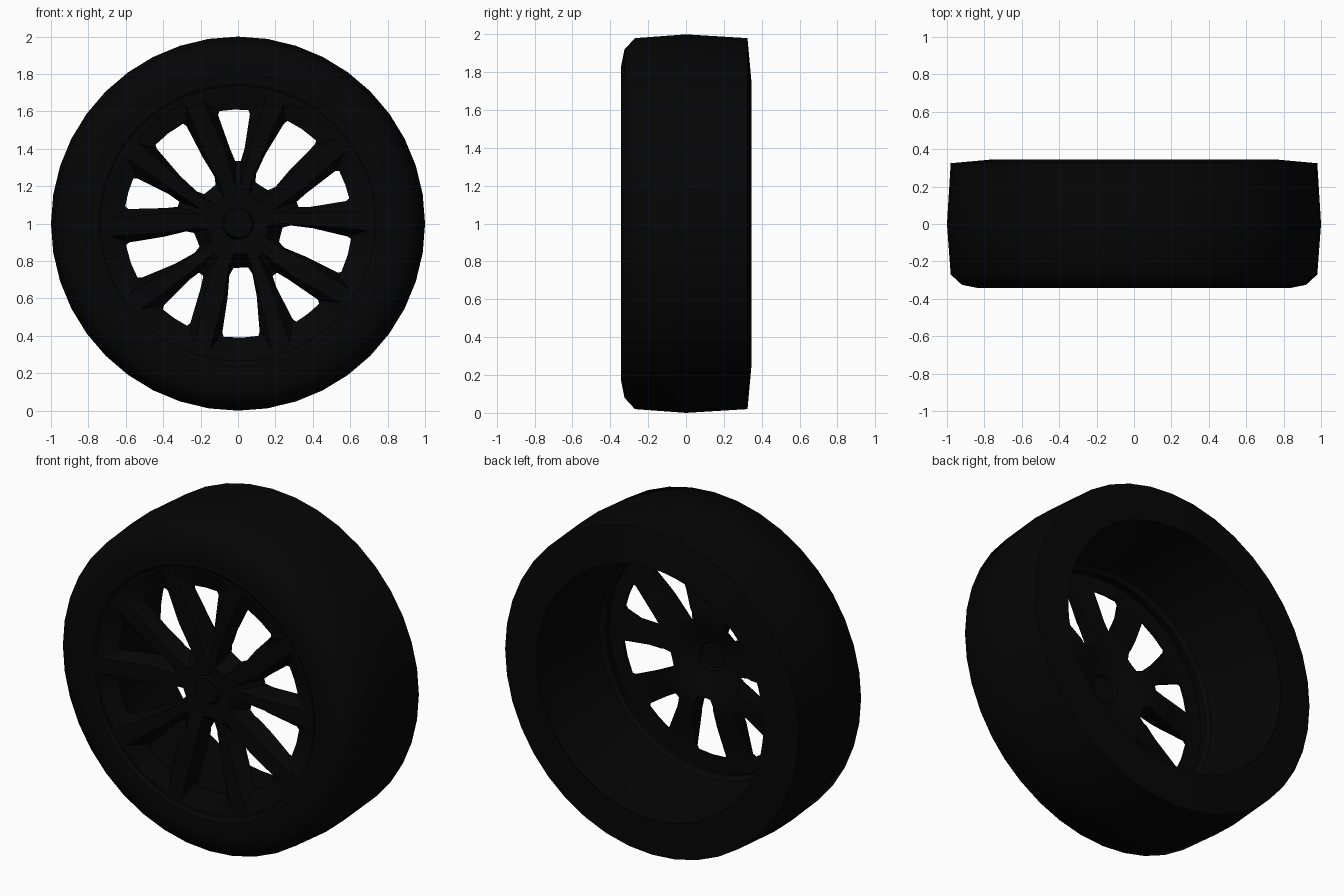
import bpy, bmesh
from math import sin, cos, radians, tau

cube = bpy.data.objects.get("Cube")
if cube:
    bpy.data.objects.remove(cube, do_unlink=True)

black = bpy.data.materials.new("soft black")
black.use_nodes = True
colour = (0.0016, 0.0016, 0.0016, 1)
black.diffuse_color = colour
bsdf = next(n for n in black.node_tree.nodes if n.type == 'BSDF_PRINCIPLED')
bsdf.inputs["Base Color"].default_value = colour


def polar(angle, r, y):
    return (r * cos(angle), y, 1 + r * sin(angle))


def finish(name, bm):
    bmesh.ops.remove_doubles(bm, verts=bm.verts, dist=0.00001)
    bmesh.ops.recalc_face_normals(bm, faces=bm.faces)
    mesh = bpy.data.meshes.new(name)
    bm.to_mesh(mesh)
    bm.free()
    mesh.materials.append(black)
    obj = bpy.data.objects.new(name, mesh)
    bpy.context.collection.objects.link(obj)
    return obj


def skin(bm, rings):
    """Bridge neighbouring rings of equal length."""
    for a, b in zip(rings, rings[1:]):
        n = len(a)
        for i in range(n):
            j = (i + 1) % n
            bm.faces.new((a[i], a[j], b[j], b[i]))


def revolve(name, profile, segments, closed=True):
    """Turn a (radius, y) profile around the axle."""
    bm = bmesh.new()
    rings = [[bm.verts.new(polar(tau * i / segments, r, y)) for i in range(segments)]
             for r, y in profile]
    skin(bm, rings + rings[:1] if closed else rings)
    return finish(name, bm)


def activate(obj):
    bpy.ops.object.select_all(action='DESELECT')
    obj.select_set(True)
    bpy.context.view_layer.objects.active = obj


def smooth(obj, angle):
    activate(obj)
    bpy.ops.object.shade_smooth_by_angle(angle=radians(angle))


# Tyre with rounded front shoulder and slightly crowned tread
tyre = revolve("tyre", [
    (0.765, -0.335), (0.83, -0.343), (0.92, -0.325), (0.98, -0.27), (1, 0),
    (0.98, 0.325), (0.76, 0.345), (0.755, 0.3)], 40)

# Rim: soft front lip, stepped well and tapered barrel open at the back
rim = revolve("rim", [
    (0.78, -0.33), (0.765, -0.338), (0.745, -0.334), (0.725, -0.31), (0.69, -0.26),
    (0.685, -0.21), (0.71, -0.19), (0.725, -0.1), (0.757, 0.343), (0.78, 0.335)], 60)

# Wheel face, thin at the edge and deeper near the hub, with a centre cap
face = revolve("spoked_face", [
    (0, -0.305), (0.075, -0.305), (0.085, -0.288), (0.1, -0.288), (0.2, -0.3),
    (0.45, -0.32), (0.735, -0.325), (0.73, -0.25), (0.61, -0.265), (0.45, -0.225),
    (0.3, -0.19), (0.24, -0.195), (0.14, -0.225), (0.1, -0.245), (0.085, -0.245),
    (0.075, -0.262), (0, -0.262)], 60, closed=False)

# Window outlines: (back angle, back radius, front angle, front radius)
narrow = [
    (2, 0.61, 2, 0.725), (-5.2, 0.61, -12, 0.72), (-6.2, 0.59, -12.5, 0.69),
    (-5, 0.4, -9.5, 0.4), (-2.5, 0.335, -4, 0.17), (2.5, 0.335, 4, 0.17),
    (6, 0.4, 10.5, 0.4), (10.4, 0.59, 16, 0.69), (9.4, 0.61, 15.5, 0.72)]
wide = [
    (2, 0.61, 2, 0.725), (-7.2, 0.61, -12, 0.72), (-8.2, 0.59, -12.5, 0.69),
    (-8, 0.4, -11, 0.4), (-9.5, 0.28, -12, 0.22), (-6, 0.24, -9, 0.14),
    (13, 0.24, 16, 0.14), (16, 0.28, 19, 0.22), (14.5, 0.4, 17, 0.4),
    (11.3, 0.59, 15, 0.69), (10.3, 0.61, 14.5, 0.72)]

# Cutters flare to the front; their narrow waist lies deeper towards the hub
bm = bmesh.new()
for k in range(10):
    outline = wide if k % 2 else narrow
    base = 90 + 36 * k
    front = [(radians(base + fa), fr) for _, _, fa, fr in outline]
    back = [(radians(base + ba), br) for ba, br, _, _ in outline]
    rings = [[bm.verts.new(polar(a, r, y)) for a, r in front] for y in (-0.4, -0.322)]
    rings.append([bm.verts.new(polar(a, r, -0.14 - 0.23 * r)) for a, r in back])
    rings.append([bm.verts.new(polar(a, r, -0.1)) for a, r in back])
    skin(bm, rings)
    bm.faces.new(rings[0])
    bm.faces.new(rings[-1])
cutter = finish("window_cutter", bm)
cutter.hide_render = True

activate(face)
cut = face.modifiers.new("windows", 'BOOLEAN')
cut.operation = 'DIFFERENCE'
cut.solver = 'EXACT'
cut.object = cutter
bpy.ops.object.modifier_apply(modifier=cut.name)
bpy.data.objects.remove(cutter, do_unlink=True)

smooth(tyre, 70)
smooth(rim, 40)
smooth(face, 30)
